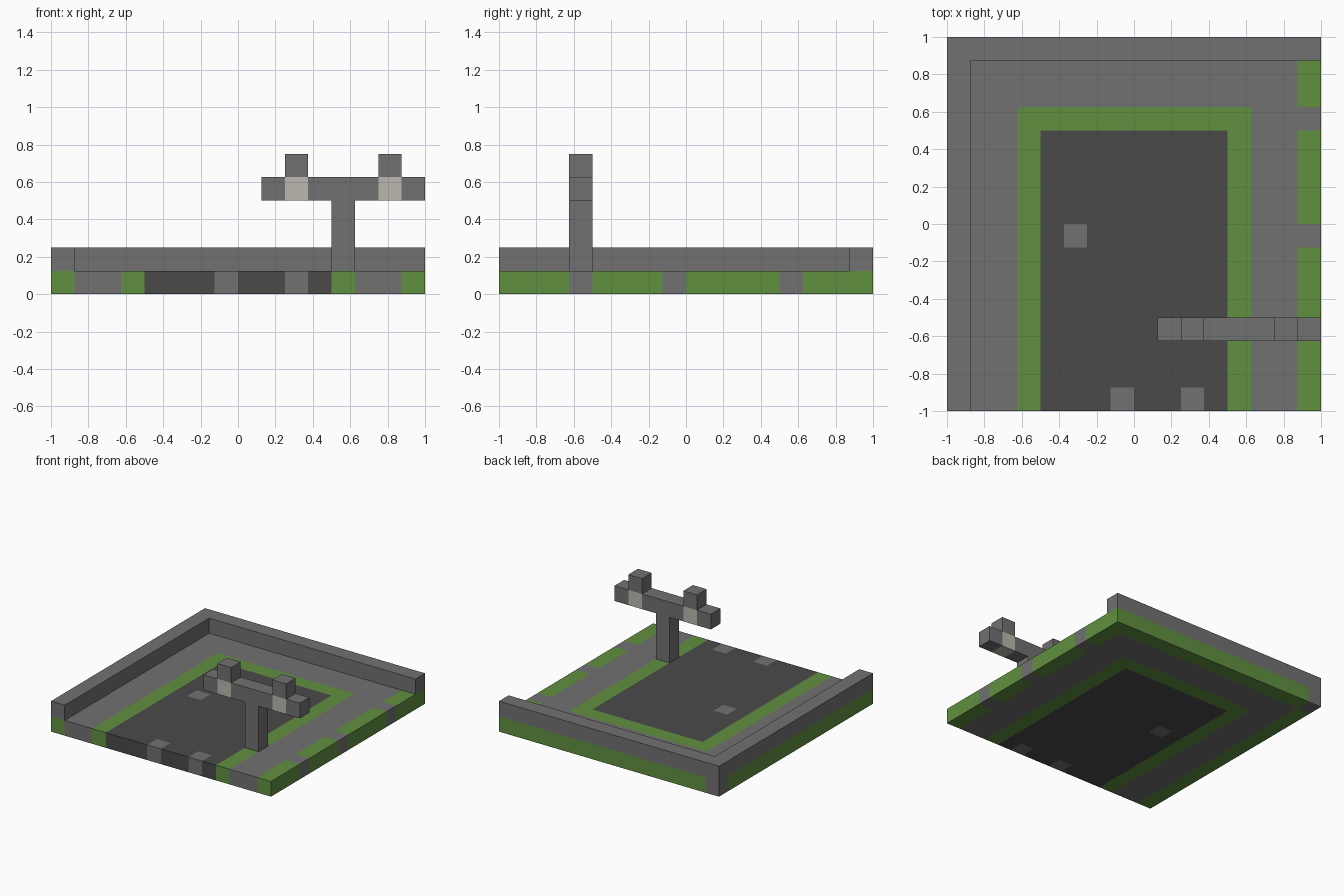
import bpy
import bmesh
from mathutils import Matrix, Vector

default = bpy.data.objects.get("Cube")
if default:
    bpy.data.objects.remove(default, do_unlink=True)

U = 0.125  # one block; layout below is counted in blocks from the front -x corner


def material(name, rgb):
    mat = bpy.data.materials.new(name)
    mat.use_nodes = True
    mat.diffuse_color = (*rgb, 1)
    mat.node_tree.nodes["Principled BSDF"].inputs["Base Color"].default_value = (*rgb, 1)
    return mat


STONE, ASPHALT, GRASS, LAMP = range(4)
MATERIALS = [
    material("stone grey", (0.165, 0.165, 0.165)),
    material("asphalt dark grey", (0.068, 0.068, 0.068)),
    material("grass green", (0.12, 0.28, 0.052)),
    material("lamp pale grey", (0.50, 0.48, 0.43)),
]


def finish(name, bm):
    bmesh.ops.recalc_face_normals(bm, faces=bm.faces)
    mesh = bpy.data.meshes.new(name)
    bm.to_mesh(mesh)
    bm.free()
    for mat in MATERIALS:
        mesh.materials.append(mat)
    obj = bpy.data.objects.new(name, mesh)
    bpy.context.collection.objects.link(obj)
    return obj


def to_world(p):
    return Vector((p[0] * U - 1, p[1] * U - 1, p[2] * U))


def block(name, low, high, rule=None):
    """Box between two block corners; a rule cuts it into blocks and colours each one."""
    low, high = Vector(low), Vector(high)
    bm = bmesh.new()
    bmesh.ops.create_cube(bm, size=1, matrix=Matrix.Translation((low + high) / 2)
                          @ Matrix.Diagonal((*(high - low), 1)))
    if rule:
        for axis in (0, 1):
            normal = Vector((axis == 0, axis == 1, 0))
            for cut in range(int(low[axis]) + 1, int(high[axis])):
                bmesh.ops.bisect_plane(bm, geom=bm.verts[:] + bm.edges[:] + bm.faces[:],
                                       plane_co=normal * cut, plane_no=normal)
        bm.normal_update()
        for face in bm.faces:
            inside = face.calc_center_median() - face.normal * 0.3
            face.material_index = rule(int(inside.x), int(inside.y))
    for v in bm.verts:
        v.co = to_world(v.co)
    return finish(name, bm)


def ground_colour(x, y):
    if (x, y) in {(5, 7), (7, 0), (10, 0)}:       # stones in the road
        return STONE
    if 4 <= x <= 11 and y <= 11:                  # road
        return ASPHALT
    if 3 <= x <= 12 and y <= 12:                  # grass verge
        return GRASS
    if x == 15:                                   # broken grass strip
        return STONE if y in (3, 7, 12) else GRASS
    if (x, y) == (0, 15):                         # stone corner
        return STONE
    return GRASS if x == 0 or y == 15 else STONE  # grass under wall, paving


block("ground", (0, 0, 0), (16, 16, 1), ground_colour)

# L-shaped wall around the side and back
bm = bmesh.new()
outline = [(0, 0), (1, 0), (1, 15), (16, 15), (16, 16), (0, 16)]
base = bm.faces.new([bm.verts.new(to_world((x, y, 1))) for x, y in outline])
top = bmesh.ops.extrude_face_region(bm, geom=[base], use_keep_orig=True)
bmesh.ops.translate(bm, vec=(0, 0, U),
                    verts=[g for g in top["geom"] if isinstance(g, bmesh.types.BMVert)])
finish("boundary_wall", bm)

# Lamp post with crossbar, pale lamps and caps
block("lamp_post", (12, 3, 1), (13, 4, 4))
block("lamp_crossbar", (9, 3, 4), (16, 4, 5), lambda x, y: LAMP if x in (10, 14) else STONE)
for side, x in (("inner", 10), ("outer", 14)):
    block(side + "_lamp_cap", (x, 3, 5), (x + 1, 4, 6))
